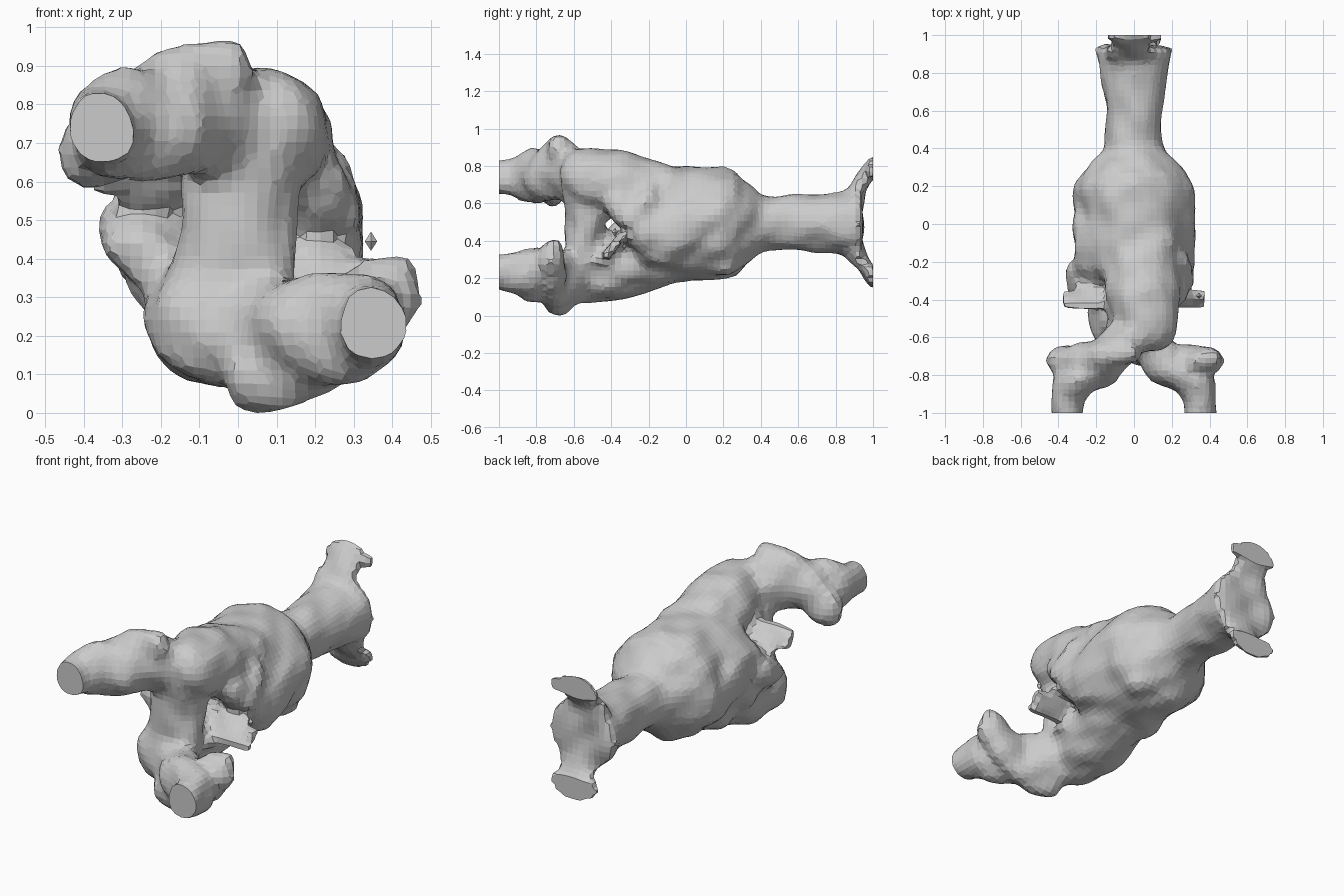
import bpy, bmesh, math
from mathutils import Vector

if "Cube" in bpy.data.objects:
    bpy.data.objects.remove(bpy.data.objects["Cube"])

CZ = 0.49  # height of the twofold axis along y
bm = bmesh.new()


def ball(c, r, n=12):
    """Points of an ellipsoid."""
    pts = []
    for i in range(1, 8):
        t = math.pi * i / 8
        for j in range(n):
            a = 2 * math.pi * j / n
            pts.append(Vector((c[0] + r[0] * 1.03 * math.sin(t) * math.cos(a),
                               c[1] + r[1] * math.cos(t),
                               c[2] + r[2] * 1.03 * math.sin(t) * math.sin(a))))
    return pts


def hull(pts):
    """Add the convex hull of some points to the shared mesh."""
    part = bmesh.new()
    vs = [part.verts.new(p) for p in pts]
    res = bmesh.ops.convex_hull(part, input=vs)
    junk = {g for g in res["geom_interior"] + res["geom_unused"]
            if isinstance(g, bmesh.types.BMVert)}
    bmesh.ops.delete(part, geom=list(junk), context='VERTS')
    bmesh.ops.recalc_face_normals(part, faces=part.faces)
    m = bpy.data.meshes.new("tmp")
    part.to_mesh(m)
    part.free()
    bm.from_mesh(m)
    bpy.data.meshes.remove(m)


def chain(*balls, twin=True, cz=CZ):
    """Hulls between neighbouring ellipsoids, repeated by a half turn about the axis."""
    for a, b in zip(balls, balls[1:]):
        pts = ball(*a) + ball(*b)
        hull(pts)
        if twin:
            hull([Vector((-p.x, p.y, 2 * cz - p.z)) for p in pts])


def loft(rings, n=20):
    """Elliptical sections along y: (y, half width, half height)."""
    for (y0, a0, b0), (y1, a1, b1) in zip(rings, rings[1:]):
        hull([Vector((a * math.cos(2 * math.pi * i / n), y,
                      CZ + 0.01 + b * math.sin(2 * math.pi * i / n)))
              for y, a, b in ((y0 - .005, a0, b0), (y1 + .005, a1, b1)) for i in range(n)])


def lump(p):
    """Smooth fixed ripple between -1 and 1."""
    return (math.sin(23 * p.x + 9 * p.z + 1) * math.sin(19 * p.y + 7 * p.x)
            * math.sin(21 * p.z - 8 * p.y + 2))


# rounded trunk, neck and flared tail
loft([(-0.29, .21, .22), (-0.23, .29, .28), (-0.1, .285, .305), (0.05, .28, .305),
      (0.18, .31, .30), (0.26, .28, .275), (0.33, .21, .21), (0.40, .15, .145),
      (0.5, .145, .14), (0.62, .15, .15), (0.75, .17, .155), (0.85, .185, .17),
      (0.90, .20, .185), (0.935, .20, .195)])

# bulges on the trunk flanks
chain(((.2, .15, .55), (.12, .14, .13)), ((.2, -.12, .43), (.12, .14, .16)))
chain(((-.1, .2, .68), (.12, .1, .08)), ((.1, -.1, .7), (.13, .12, .1)))

# upper and lower front lobes
chain(((.03, -.15, .65), (.2, .15, .17)),
      ((.05, -.36, .71), (.19, .12, .18)),
      ((.06, -.48, .73), (.17, .1, .17)),
      ((.06, -.58, .74), (.16, .09, .155)))
# web between the lobes in front of the tunnel
chain(((.01, -.54, .66), (.15, .11, .12)), ((-.01, -.54, .32), (.15, .11, .12)), twin=False)
# slanting side struts
chain(((.23, -.2, .44), (.09, .08, .12)), ((.2, -.35, .60), (.09, .09, .07)))
chain(((.17, -.2, .62), (.12, .06, .1)), ((.24, -.30, .52), (.08, .07, .06)))
chain(((-.25, -.24, .49), (.11, .06, .09)), ((-.26, -.36, .44), (.09, .07, .06)), twin=False)

# arms
chain(((.04, -.56, .74), (.14, .09, .14)),
      ((-.12, -.67, .79), (.12, .08, .15)),
      ((-.19, -.77, .755), (.12, .09, .14)),
      ((-.32, -.84, .75), (.11, .07, .14)),
      ((-.35, -.93, .745), (.08, .04, .105)),
      ((-.352, -1.04, .745), (.083, .07, .082)))
chain(((-.03, -.68, .89), (.065, .065, .085)),
      ((-.11, -.69, .88), (.08, .07, .09)),
      ((-.25, -.72, .77), (.1, .085, .13)),
      ((-.38, -.72, .68), (.085, .07, .095)))
chain(((.34, -.72, .33), (.06, .06, .07)), ((.42, -.71, .375), (.045, .05, .05)), twin=False)

# tail fins
chain(((-.02, .90, .65), (.13, .035, .06)), ((-.02, .95, .73), (.11, .025, .05)),
      ((-.01, 1.01, .815), (.10, .03, .05)), cz=.505)
for x in (-.12, .10):
    chain(((-.01, 1.0, .815), (.06, .03, .045)), ((x, .99, .775), (.04, .03, .04)), cz=.505)

# slanted flat side plates
for s in (1, -1):
    hull([Vector((s * x, y + d, CZ - s * (CZ - z))) for x in (.10, .385)
          for y, z in ((-.475, .30), (-.385, .41)) for d in (0, .05)])

mesh = bpy.data.meshes.new("body")
bm.to_mesh(mesh)
bm.free()
body = bpy.data.objects.new("body", mesh)
bpy.context.collection.objects.link(body)

# fuse everything into one coarse faceted skin
rm = body.modifiers.new("fuse", 'REMESH')
rm.mode = 'VOXEL'
rm.voxel_size = 0.033
sm = body.modifiers.new("soften", 'SMOOTH')
sm.factor = 0.4
sm.iterations = 1
dg = bpy.context.evaluated_depsgraph_get()
skin = bpy.data.meshes.new_from_object(body.evaluated_get(dg))
body.modifiers.clear()
body.data = skin

# lumpy surface and flat cut ends
bm = bmesh.new()
bm.from_mesh(skin)
bm.normal_update()
shift = [(v, v.normal * (lump(v.co) * 0.012 + 0.004)) for v in bm.verts]
for v, d in shift:
    v.co += d
for y in (-1, 1):
    geom = bm.verts[:] + bm.edges[:] + bm.faces[:]
    cut = bmesh.ops.bisect_plane(bm, geom=geom, plane_co=(0, y, 0), plane_no=(0, y, 0),
                                 clear_outer=True)
    edges = [e for e in cut["geom_cut"] if isinstance(e, bmesh.types.BMEdge)]
    bmesh.ops.holes_fill(bm, edges=edges, sides=0)
low = min(v.co.z for v in bm.verts)
bmesh.ops.translate(bm, verts=bm.verts, vec=(0, 0, -low))
for f in bm.faces:
    f.smooth = False
bm.to_mesh(skin)
bm.free()

# loose crumb beside the plate
bpy.ops.mesh.primitive_cone_add(vertices=4, radius1=.016, radius2=0, depth=.025,
                                location=(.345, -.38, .4575))
crumb = bpy.context.object
crumb.name = "crumb"
bm = bmesh.new()
bm.from_mesh(crumb.data)
bmesh.ops.delete(bm, geom=[f for f in bm.faces if len(f.verts) == 4], context='FACES_ONLY')
tip = bm.verts.new((0, 0, -.037))
for e in [e for e in bm.edges if e.is_boundary]:
    bm.faces.new((e.verts[0], e.verts[1], tip))
bmesh.ops.recalc_face_normals(bm, faces=bm.faces)
bm.to_mesh(crumb.data)
bm.free()
